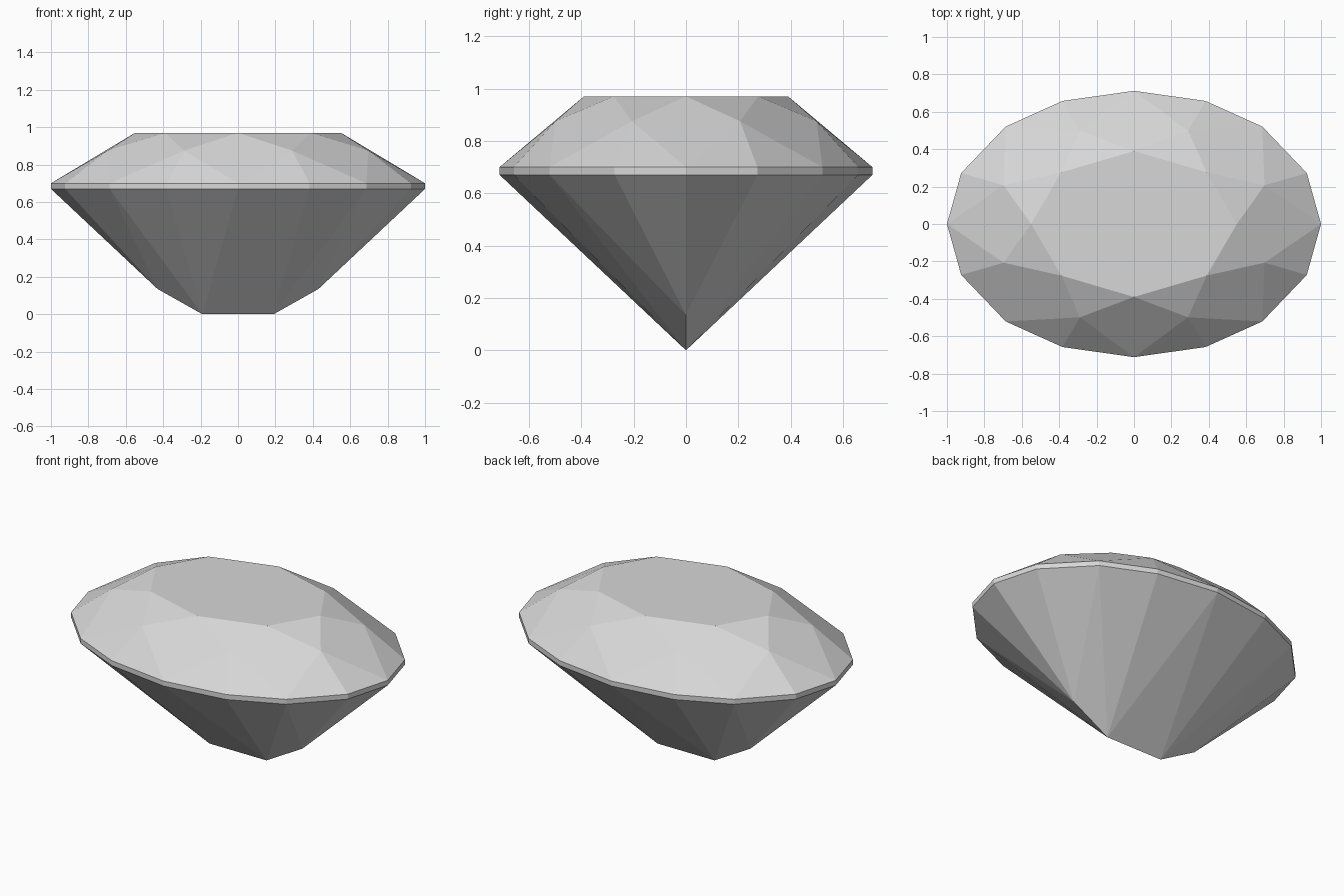
import bpy
import bmesh
from math import cos, sin, pi

cube = bpy.data.objects.get("Cube")
if cube:
    bpy.data.objects.remove(cube, do_unlink=True)

# One flat colour
COLOUR = (0.68, 0.68, 0.68, 1)
gem_grey = bpy.data.materials.new("gem_grey")
gem_grey.use_nodes = True
gem_grey.diffuse_color = COLOUR
gem_grey.node_tree.nodes["Principled BSDF"].inputs["Base Color"].default_value = COLOUR

bm = bmesh.new()


def ring(rx, ry, z, count, start=0):
    """Oval ring of vertices, counter-clockwise seen from above."""
    angles = [start + 2 * pi * i / count for i in range(count)]
    return [bm.verts.new((rx * cos(a), ry * sin(a), z)) for a in angles]


table = ring(0.55, 0.39, 0.97, 8)
crown = ring(0.755, 0.54, 0.875, 8, pi / 8)
girdle_top = ring(1, 0.712, 0.70, 16)
girdle_low = ring(1, 0.712, 0.67, 16)

# Even out the shoulder corners of the outline
for v in girdle_top + girdle_low:
    if abs(abs(v.co.x) - cos(pi / 4)) < 0.01:
        v.co.x *= 0.97
        v.co.y *= 1.035

# Table and crown: star, kite and upper girdle facets
bm.faces.new(table)
for i in range(8):
    j, g = (i + 1) % 8, 2 * i
    a, b, c = (girdle_top[k % 16] for k in (g, g + 1, g + 2))
    bm.faces.new((table[i], crown[i], table[j]))
    bm.faces.new((table[i], crown[i - 1], a, crown[i]))
    bm.faces.new((crown[i], a, b))
    bm.faces.new((crown[i], b, c))

# Girdle band
for i in range(16):
    j = (i + 1) % 16
    bm.faces.new((girdle_low[i], girdle_low[j], girdle_top[j], girdle_top[i]))

# Pavilion: long facets running down to a keel with raised ends
keel = {s: bm.verts.new((0.19 * s, 0, 0)) for s in (1, -1)}
keel_end = {s: bm.verts.new((0.43 * s, 0, 0.135)) for s in (1, -1)}
for side in (1, -1):
    for s in (1, -1):
        # Quarter outline from the long tip to the middle of the side
        q = [girdle_low[(side * (k if s > 0 else 8 - k)) % 16] for k in range(5)]
        tip, low = keel_end[s], keel[s]
        for facet in ((q[0], q[1], tip), (q[1], q[2], tip), (q[2], low, tip),
                      (q[2], q[3], low), (q[3], q[4], low)):
            bm.faces.new(facet)
    bm.faces.new((girdle_low[4 * side], keel[1], keel[-1]))

bmesh.ops.recalc_face_normals(bm, faces=bm.faces[:])
mesh = bpy.data.meshes.new("oval_gem")
bm.to_mesh(mesh)
bm.free()
mesh.materials.append(gem_grey)
gem = bpy.data.objects.new("oval_gem", mesh)
bpy.context.collection.objects.link(gem)
